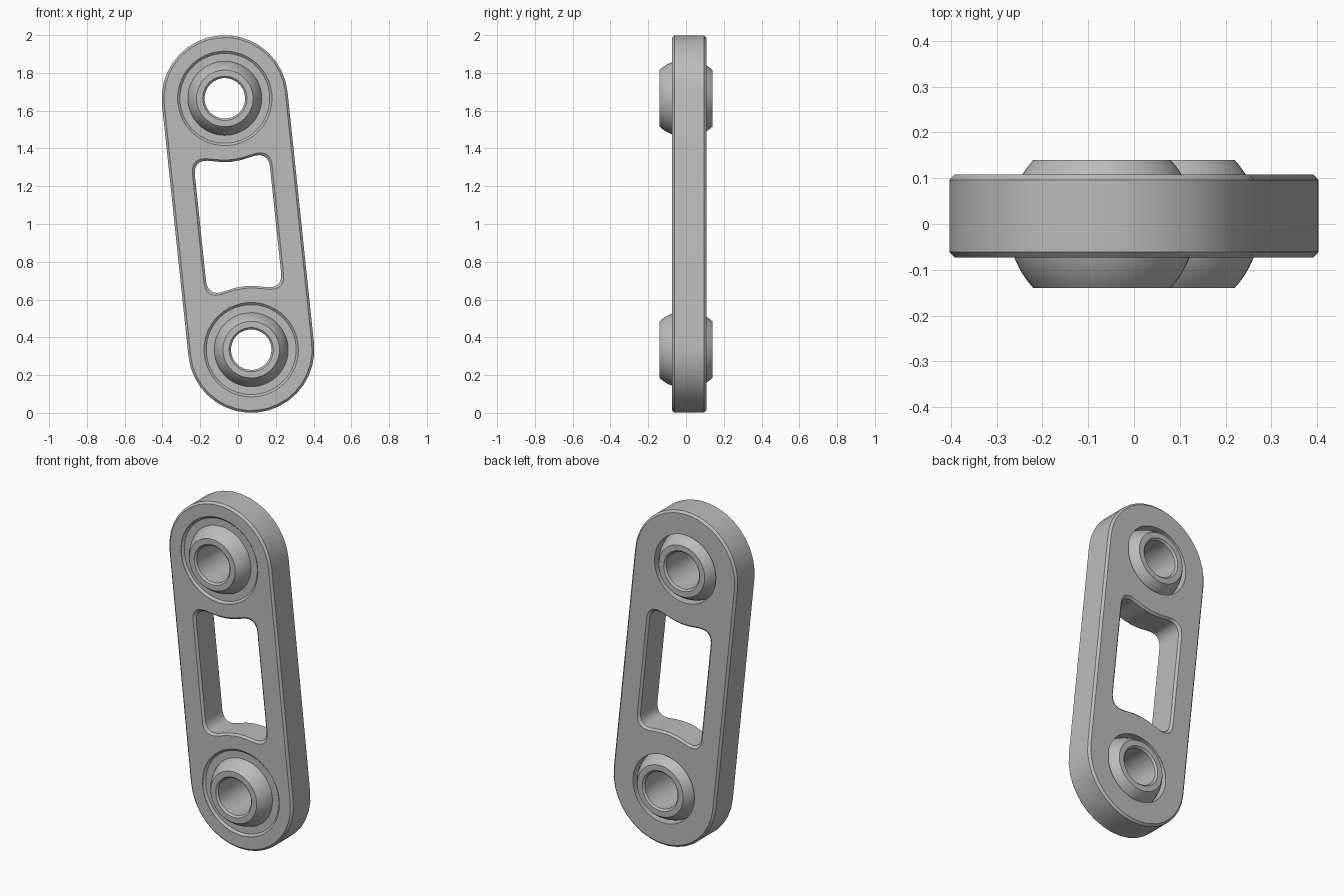
import bpy, bmesh, math

if "Cube" in bpy.data.objects:
    bpy.data.objects.remove(bpy.data.objects["Cube"])

TILT = math.radians(6)
EYE = 0.669          # distance of each eye from the middle of the link
FRONT, BACK, CHAMFER = -0.073, 0.108, 0.012

steel = bpy.data.materials.new("grey_steel")
steel.use_nodes = True
steel.diffuse_color = (0.5, 0.5, 0.5, 1)
steel.node_tree.nodes["Principled BSDF"].inputs["Base Color"].default_value = (0.5, 0.5, 0.5, 1)


def place(u, y, v):
    """Point in the tilted frame of the link."""
    c, s = math.cos(TILT), math.sin(TILT)
    return (u * c - v * s, y, 1 + u * s + v * c)


def loft(name, loops, closed=False):
    """Skin a list of (y, [(u, v), ...]) loops; cap the ends or join them."""
    bm = bmesh.new()
    rings = [[bm.verts.new(place(u, y, v)) for u, v in pts] for y, pts in loops]
    pairs = list(zip(rings, rings[1:]))
    if closed:
        pairs.append((rings[-1], rings[0]))
    else:
        bm.faces.new(rings[0])
        bm.faces.new(rings[-1])
    for a, b in pairs:
        for i in range(len(a)):
            j = (i + 1) % len(a)
            bm.faces.new((a[i], a[j], b[j], b[i]))
    bmesh.ops.recalc_face_normals(bm, faces=bm.faces)
    mesh = bpy.data.meshes.new(name)
    bm.to_mesh(mesh)
    bm.free()
    mesh.materials.append(steel)
    obj = bpy.data.objects.new(name, mesh)
    bpy.context.collection.objects.link(obj)
    return obj


def circle(r, centre_v, n=48):
    return [(r * math.cos(2 * math.pi * i / n), centre_v + r * math.sin(2 * math.pi * i / n))
            for i in range(n)]


def stadium(r, n=18):
    pts = []
    for i in range(2 * n + 2):
        top = i <= n
        a = math.pi * (i if top else i - 1) / n
        pts.append((r * math.cos(a), r * math.sin(a) + (EYE if top else -EYE)))
    return pts


def slot(grow):
    """Window outline whose ends bulge inward around the eyes."""
    quarter = [(0.2, 0.285), (0.197, 0.308), (0.188, 0.329), (0.172, 0.344), (0.15, 0.351),
               (0.125, 0.35), (0.1, 0.345), (0.05, 0.335)]
    top = quarter + [(0, 0.331)] + [(-u, v) for u, v in reversed(quarter)]
    pts = top + [(-u, -v) for u, v in top]
    return [(u * (1 + grow / 0.2), v * (1 + grow / 0.35)) for u, v in pts]


def smooth(obj):
    bpy.ops.object.select_all(action='DESELECT')
    obj.select_set(True)
    bpy.context.view_layer.objects.active = obj
    bpy.ops.object.shade_smooth_by_angle(angle=math.radians(28))


# Link plate with chamfered rim
R = 0.334
plate = loft("link_plate", [(FRONT, stadium(R - CHAMFER)), (FRONT + CHAMFER, stadium(R)),
                            (BACK - CHAMFER, stadium(R)), (BACK, stadium(R - CHAMFER))])

# Cutters: window with flared edges, and a stepped bore for each eye
cutters = [loft("window_cutter", [(FRONT - CHAMFER, slot(2 * CHAMFER)), (FRONT + CHAMFER, slot(0)),
                                  (BACK - CHAMFER, slot(0)), (BACK + CHAMFER, slot(2 * CHAMFER))])]
bore = [(-0.2, 0.25), (FRONT + 0.002, 0.25), (-0.06, 0.238), (-0.0595, 0.192),
        (0, 0.2), (0.2, 0.2)]
for v in (EYE, -EYE):
    cutters.append(loft("eye_cutter", [(y, circle(r, v)) for y, r in bore]))

bpy.context.view_layer.objects.active = plate
for cutter in cutters:
    cutter.hide_render = True
    mod = plate.modifiers.new("cut", 'BOOLEAN')
    mod.object = cutter
    mod.solver = 'EXACT'
    bpy.ops.object.modifier_apply(modifier=mod.name)
    bpy.data.objects.remove(cutter)
smooth(plate)

# Pivoting ball bushings, truncated spheres with a bore
BALL, HALF, HOLE = 0.205, 0.14, 0.107
edge = math.asin(HALF / BALL)
sphere = [(BALL * math.sin(a), BALL * math.cos(a))
          for a in (edge * (i / 8 - 1) for i in range(17))]
profile = ([(0.01 - HALF, HOLE), (-HALF, HOLE + 0.01)] + sphere
           + [(HALF, HOLE + 0.01), (HALF - 0.01, HOLE)])
for name, v in (("upper_ball_bushing", EYE), ("lower_ball_bushing", -EYE)):
    smooth(loft(name, [(y, circle(r, v)) for y, r in profile], closed=True))
